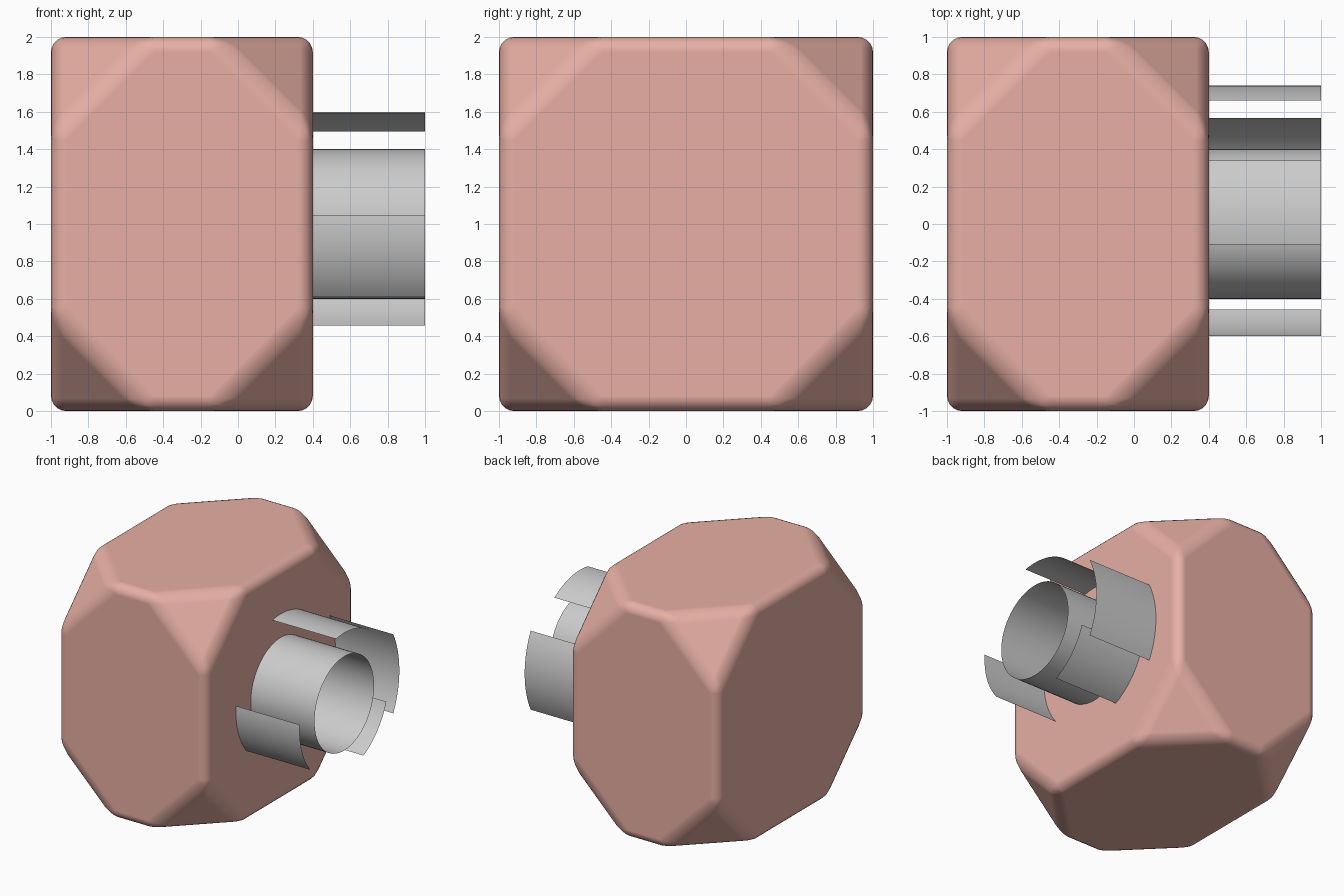
import bpy, bmesh
from math import sin, cos, radians
from itertools import product

if "Cube" in bpy.data.objects:
    bpy.data.objects.remove(bpy.data.objects["Cube"])

AXIS_Z = 1.0          # height of the barrel axis
X0, X1 = 0.4, 1.0     # barrel and blades run along x


def add_object(name, bm):
    for f in bm.faces:
        f.smooth = True
    mesh = bpy.data.meshes.new(name)
    bm.to_mesh(mesh)
    bm.free()
    obj = bpy.data.objects.new(name, mesh)
    bpy.context.collection.objects.link(obj)
    return obj


def arc_sheet(name, radius, start, end, steps):
    """Thin curved sheet around the x axis; angles in degrees from +y towards +z."""
    bm = bmesh.new()
    full = end - start == 360
    rows = []
    for i in range(steps if full else steps + 1):
        a = radians(start + (end - start) * i / steps)
        y, z = radius * cos(a), AXIS_Z + radius * sin(a)
        rows.append([bm.verts.new((x, y, z)) for x in (X0, X1)])
    for i in range(steps):
        p, q = rows[i], rows[(i + 1) % len(rows)]
        bm.faces.new((p[0], p[1], q[1], q[0]))
    bmesh.ops.reverse_faces(bm, faces=bm.faces[:])
    bm.normal_update()
    f = bm.faces[:][0]
    c = f.calc_center_median()
    if f.normal.y * c.y + f.normal.z * (c.z - AXIS_Z) < 0:
        bmesh.ops.reverse_faces(bm, faces=bm.faces[:])
    return add_object(name, bm)


# Body: box with its eight corners cut off, then softly rounded
CUT = 0.52
half, centre = (0.7, 1.0, 1.0), (-0.3, 0.0, 1.0)
bm = bmesh.new()
for signs in product((-1, 1), repeat=3):
    for k in range(3):
        bm.verts.new([centre[i] + signs[i] * (half[i] - (CUT if i == k else 0))
                      for i in range(3)])
bmesh.ops.convex_hull(bm, input=bm.verts[:])
bmesh.ops.dissolve_limit(bm, angle_limit=radians(1), verts=bm.verts[:], edges=bm.edges[:])
bmesh.ops.recalc_face_normals(bm, faces=bm.faces[:])
body = add_object("body", bm)
bevel = body.modifiers.new("rounding", 'BEVEL')
bevel.width = 0.08
bevel.segments = 5
bevel.limit_method = 'NONE'
bevel.harden_normals = True

pink = bpy.data.materials.new("pink")
pink.diffuse_color = (0.8, 0.43, 0.37, 1)
pink.use_nodes = True
pink.node_tree.nodes["Principled BSDF"].inputs["Base Color"].default_value = pink.diffuse_color
body.data.materials.append(pink)

# Open barrel
arc_sheet("barrel", 0.4, 0, 360, 64)

# Three equal blades around the barrel, 120 degrees apart
for n in range(3):
    mid = 78 + 120 * n
    arc_sheet(f"blade_{n + 1}", 0.6, mid - 22.5, mid + 22.5, 16)

# Larger outer blade on the back side
arc_sheet("outer_blade", 0.74, -27, 27, 16)
